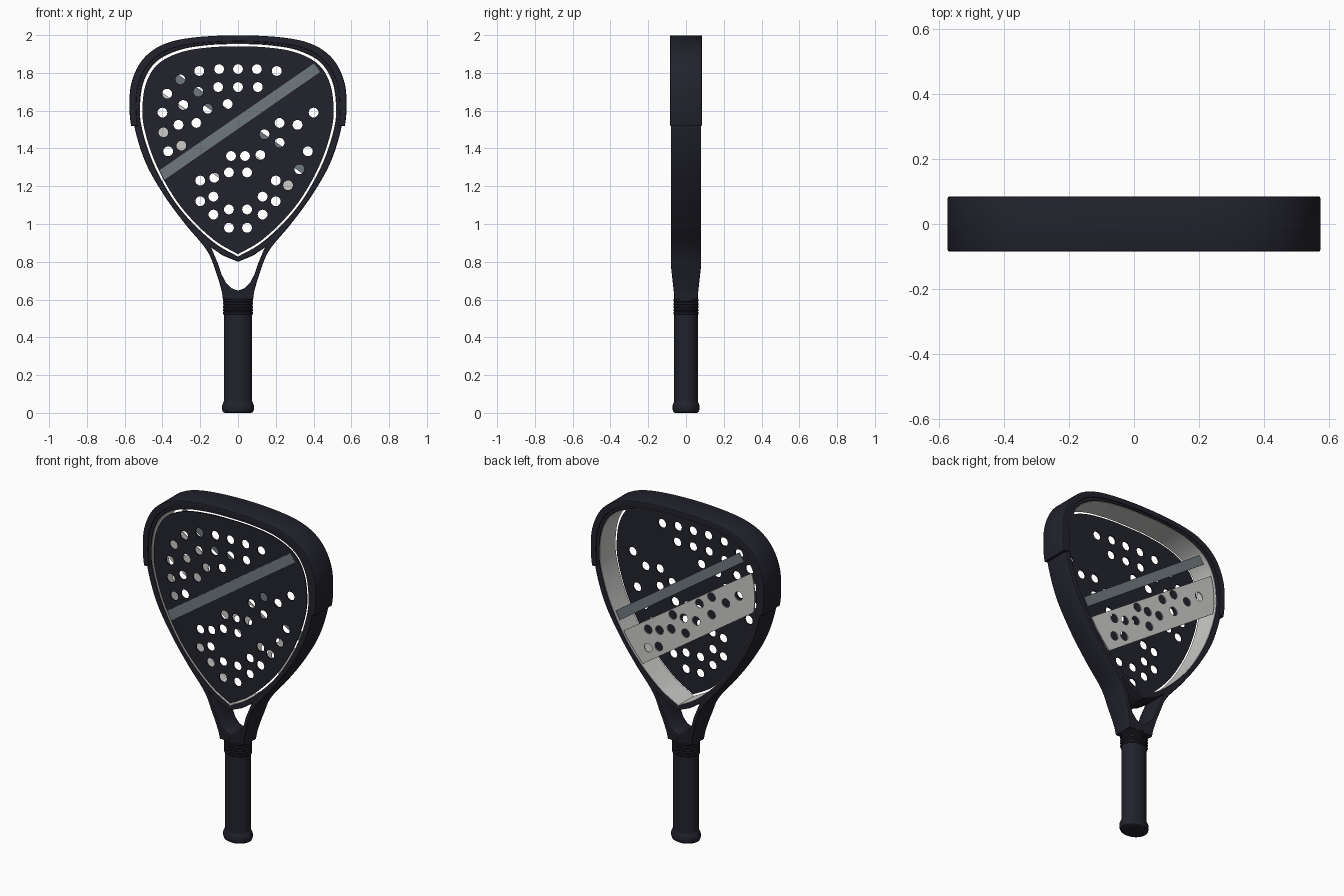
import bpy, bmesh, math
from mathutils import Matrix, Vector

if "Cube" in bpy.data.objects:
    bpy.data.objects.remove(bpy.data.objects["Cube"], do_unlink=True)


def material(name, colour):
    mat = bpy.data.materials.new(name)
    mat.use_nodes = True
    mat.diffuse_color = (*colour, 1)
    shader = mat.node_tree.nodes["Principled BSDF"]
    shader.inputs["Base Color"].default_value = (*colour, 1)
    shader.inputs["Roughness"].default_value = 0.6
    return mat


dark = material("dark navy", (0.016, 0.016, 0.026))
slate = material("slate grey", (0.16, 0.19, 0.21))
pale = material("pale grey", (0.6, 0.6, 0.59))


def add_object(name, mesh, mat):
    obj = bpy.data.objects.new(name, mesh)
    bpy.context.collection.objects.link(obj)
    mesh.materials.clear()
    mesh.materials.append(mat)
    bpy.ops.object.select_all(action="DESELECT")
    obj.select_set(True)
    bpy.context.view_layer.objects.active = obj
    bpy.ops.object.shade_smooth_by_angle(angle=math.radians(35))
    return obj


def smooth(points, steps=8):
    """Smooth curve through the points of a half outline that ends on the centre line."""
    first = (2 * points[0][0] - points[1][0], 2 * points[0][1] - points[1][1])
    last = (-points[-2][0], points[-2][1])
    p = [Vector(q) for q in [first, *points, last]]
    out = []
    for a, b, c, d in zip(p, p[1:], p[2:], p[3:]):
        for i in range(steps):
            t = i / steps
            out.append((2 * b + (c - a) * t + (2 * a - 5 * b + 4 * c - d) * t ** 2
                        + (3 * b - a - 3 * c + d) * t ** 3) / 2)
    return [tuple(v) for v in out] + [points[-1]]


def mirrored(half):
    return half + [(-x, z) for x, z in reversed(half) if x > 0.0001]


def scaled(outline, sx, sz, centre):
    return [(x * sx, centre + (z - centre) * sz) for x, z in outline]


def circle(x, z, radius, sides=20):
    turns = [math.tau * i / sides for i in range(sides)]
    return [(x + radius * math.cos(a), z + radius * math.sin(a)) for a in turns]


def cut_sheet(name, outlines, y, half_depth, mat, bevel=0):
    """Upright sheet: the first outline is the border, the others are openings."""
    curve = bpy.data.curves.new(name, "CURVE")
    curve.dimensions = "2D"
    curve.fill_mode = "BOTH"
    curve.extrude = half_depth - bevel
    curve.bevel_depth = bevel
    curve.bevel_resolution = 1
    curve.offset = -bevel
    for outline in outlines:
        spline = curve.splines.new("POLY")
        spline.points.add(len(outline) - 1)
        spline.use_cyclic_u = True
        for point, (x, z) in zip(spline.points, outline):
            point.co = (x, z, 0, 1)
    helper = bpy.data.objects.new(name + " helper", curve)
    bpy.context.collection.objects.link(helper)
    graph = bpy.context.evaluated_depsgraph_get()
    mesh = bpy.data.meshes.new_from_object(helper.evaluated_get(graph))
    bpy.data.objects.remove(helper, do_unlink=True)
    mesh.transform(Matrix.Translation((0, y, 0)) @ Matrix.Rotation(math.pi / 2, 4, "X"))
    return add_object(name, mesh, mat)


def lathe(name, profile, flatten, mat, sides=32):
    """Turned part around z, flattened front to back."""
    bm = bmesh.new()
    rings = []
    for radius, z in profile:
        rings.append([bm.verts.new((x, y * flatten, z)) for x, y in circle(0, 0, radius, sides)])
    for low, high in zip(rings, rings[1:]):
        for i in range(sides):
            j = (i + 1) % sides
            bm.faces.new((low[i], low[j], high[j], high[i]))
    bm.faces.new(rings[0][::-1])
    bm.faces.new(rings[-1])
    mesh = bpy.data.meshes.new(name)
    bm.to_mesh(mesh)
    bm.free()
    return add_object(name, mesh, mat)


# Outlines of the hitting face, the frame and the throat opening
face = mirrored(smooth([(0, .84), (.12, .91), (.25, 1.03), (.35, 1.16), (.44, 1.33), (.495, 1.5),
                        (.506, 1.62), (.485, 1.75), (.42, 1.85), (.3, 1.91), (.15, 1.935), (0, 1.94)]))
head_opening = scaled(face, 1.03, 1.027, 1.4)
frame_half = smooth([(.08, .6), (.088, .65), (.115, .74), (.165, .86), (.28, 1.0), (.39, 1.15),
                     (.487, 1.32), (.545, 1.5), (.558, 1.63), (.545, 1.75), (.49, 1.86),
                     (.39, 1.935), (.24, 1.972), (0, 1.985)])
throat_half = [(0, .647), (.035, .66), (.065, .69), (.088, .735), (.106, .79), (.142, .875),
               (.08, .833), (0, .8)]

# Frame with arms, narrowing in depth towards the handle
frame = cut_sheet("frame", [mirrored(frame_half), head_opening, mirrored(throat_half)],
                  0, .08, dark, .006)
for vert in frame.data.vertices:
    vert.co.y *= 1 - 0.25 * min(1, max(0, (.78 - vert.co.z) / .18))

# Pale lining inside the frame
cut_sheet("frame_lining", [head_opening, scaled(face, 1.025, 1.022, 1.4)], 0, .074, pale)

# Bumper guard around the top of the head
crown = mirrored([p for p in frame_half if p[1] > 1.505])
bumper = scaled(crown, 1.03, 1.03, 1.51) + scaled(crown, .965, .96, 1.51)[::-1]
cut_sheet("bumper_guard", [bumper], 0, .085, dark, .006)

# Hole pattern: mirrored pairs, then single holes
pairs = [(.205, 1.81), (.1, 1.82), (.105, 1.725), (.4, 1.59), (.315, 1.525), (.22, 1.535),
         (.37, 1.385), (.037, 1.36), (.048, 1.273), (.2, 1.23), (.13, 1.145), (.2, 1.12),
         (.13, 1.05), (.048, 1.077), (.048, .98)]
singles = [(0, 1.82), (0, 1.725), (-.305, 1.765), (-.21, 1.7), (-.375, 1.69), (-.29, 1.63),
           (-.16, 1.61), (-.055, 1.635), (-.395, 1.485), (-.3, 1.415), (-.125, 1.245),
           (.14, 1.475), (.22, 1.43), (.325, 1.29), (.265, 1.205), (.118, 1.365)]
holes = pairs + [(-x, z) for x, z in pairs] + singles

# Front hitting face
cut_sheet("front_face", [face] + [circle(x, z, .026) for x, z in holes], -.07, .004, dark)


# Pale band across the open back, clipped to the face outline
def band_height(point):
    return point[1] - .67 * point[0]


def flipped(outline):
    return [(-x, z) for x, z in outline]


band = [p for p in face if 1.17 < band_height(p) < 1.43]
band_holes = [h for h in holes if 1.203 < band_height(h) < 1.397]
cut_sheet("back_band", [flipped(band)] + [flipped(circle(x, z, .026)) for x, z in band_holes],
          .07, .003, pale)

# Diagonal stripes, front and back
stripe = [(-.415, 1.285), (-.388, 1.235), (.435, 1.805), (.402, 1.85)]
cut_sheet("front_stripe", [stripe], -.076, .003, slate)
cut_sheet("back_stripe", [flipped(stripe)], .07, .003, slate)

# Handle: grip, ribbed collar and butt cap
lathe("grip", [(.073, .04), (.073, .54)], .86, dark)
ribs = [(.07, .52)]
for i in range(5):
    z = .52 + i * .017
    ribs += [(.076, z), (.08, z + .004), (.08, z + .011), (.076, z + .015)]
lathe("ribbed_collar", ribs + [(.076, .62)], .84, dark)
lathe("butt_cap", [(.07, 0), (.08, .006), (.085, .02), (.085, .038), (.079, .052), (.073, .065)],
      .84, dark)
